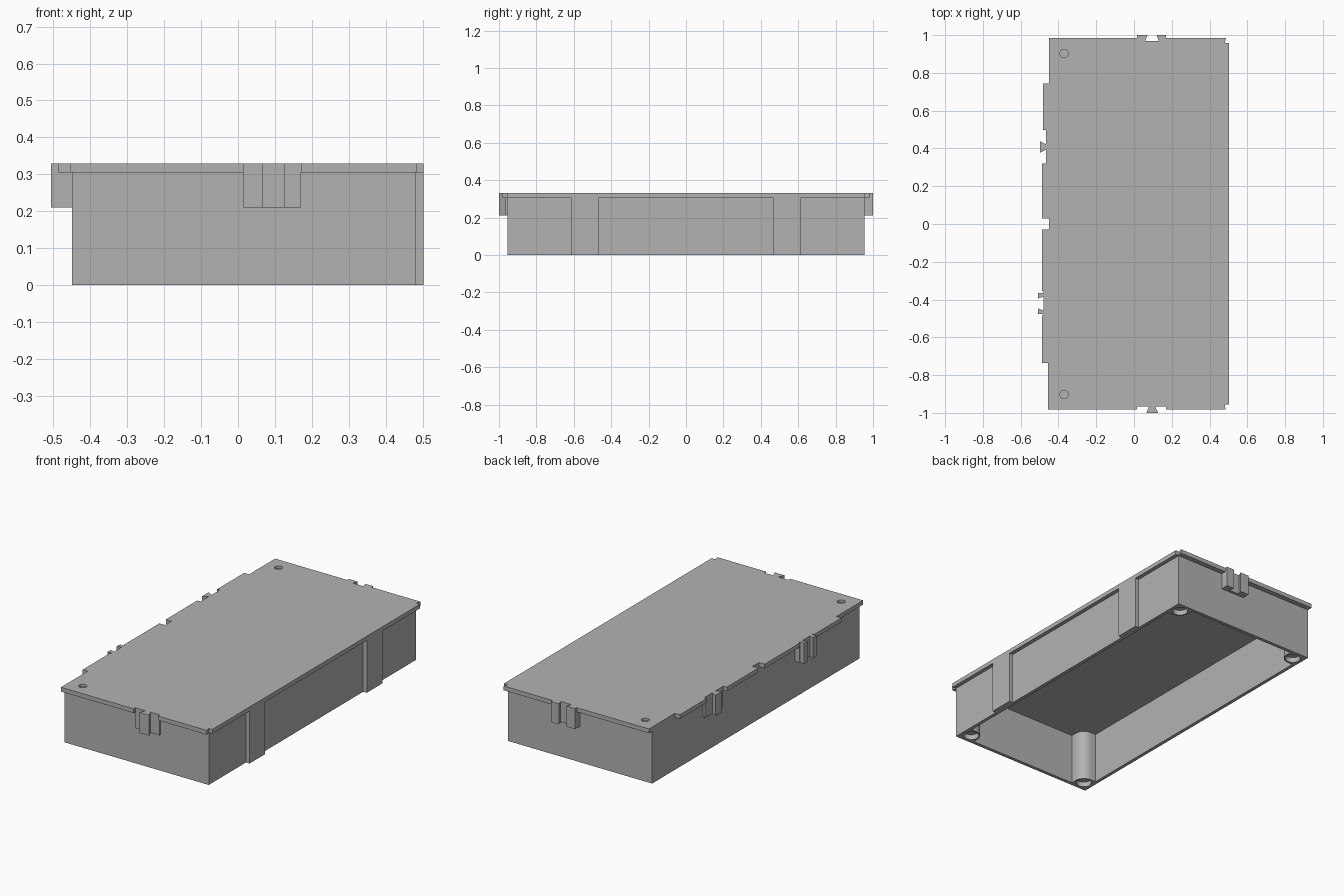
import bpy, bmesh, math

if "Cube" in bpy.data.objects:
    bpy.data.objects.remove(bpy.data.objects["Cube"])

grey = bpy.data.materials.new("mid grey")
grey.diffuse_color = (0.45, 0.45, 0.45, 1)
grey.use_nodes = True
grey.node_tree.nodes["Principled BSDF"].inputs["Base Color"].default_value = grey.diffuse_color


def prism(name, pts, z0, z1):
    """Extrude a plan outline from z0 to z1."""
    bm = bmesh.new()
    base = bm.faces.new([bm.verts.new((x, y, z0)) for x, y in pts])
    ext = bmesh.ops.extrude_face_region(bm, geom=[base])["geom"]
    for v in ext:
        if isinstance(v, bmesh.types.BMVert):
            v.co.z = z1
    bmesh.ops.recalc_face_normals(bm, faces=bm.faces)
    me = bpy.data.meshes.new(name)
    bm.to_mesh(me)
    bm.free()
    me.materials.append(grey)
    ob = bpy.data.objects.new(name, me)
    bpy.context.collection.objects.link(ob)
    return ob


def rect(x0, x1, y0, y1):
    return [(x0, y0), (x1, y0), (x1, y1), (x0, y1)]


def circle(x, y, r, n=32):
    return [(x + r * math.cos(2 * math.pi * i / n),
             y + r * math.sin(2 * math.pi * i / n)) for i in range(n)]


def cut(ob, cutter):
    """Subtract the cutter, then discard it."""
    mod = ob.modifiers.new("cut", 'BOOLEAN')
    mod.operation, mod.solver, mod.object = 'DIFFERENCE', 'EXACT', cutter
    bpy.context.view_layer.objects.active = ob
    bpy.ops.object.modifier_apply(modifier=mod.name)
    bpy.data.objects.remove(cutter)


def smooth(ob):
    bpy.ops.object.select_all(action='DESELECT')
    ob.select_set(True)
    bpy.context.view_layer.objects.active = ob
    bpy.ops.object.shade_smooth_by_angle(angle=math.radians(30))


# Main dimensions
X0, X1, Y = -0.45, 0.48, 0.955      # outer faces of the case walls
PLATE_Z, TOP, TAB_Z = 0.305, 0.33, 0.21
WALL, POST, FILLET = 0.02, 0.092, 0.06

# Case walls: a block hollowed from below, leaving rounded corner posts
CX, HX, HY = (X0 + X1) / 2, (X1 - X0) / 2 - WALL, Y - WALL
corner = [(HX, HY - POST)]
for i in range(9):
    a = math.radians(270 - 90 * i / 8)
    corner.append((HX - POST + FILLET + FILLET * math.cos(a),
                   HY - POST + FILLET + FILLET * math.sin(a)))
corner[-1] = (HX - POST, corner[-1][1])
corner.append((HX - POST, HY))
cavity = []
for sx, sy in ((1, 1), (-1, 1), (-1, -1), (1, -1)):
    pts = [(CX + sx * x, sy * y) for x, y in corner]
    cavity += pts if sx * sy > 0 else pts[::-1]

case = prism("case_walls", rect(X0, X1, -Y, Y), 0, PLATE_Z)
cut(case, prism("cavity_cutter", cavity, -0.1, 0.3))
# Blind round pockets under the corner posts
for x in (X0 + 0.06, X1 - 0.06):
    for s in (-1, 1):
        cut(case, prism("pocket_cutter", circle(x, s * (Y - 0.06), 0.042), -0.1, 0.03))
smooth(case)

# Top plate with notched outline
plate_outline = [
    (-0.455, -0.982), (0.015, -0.982), (0.015, -0.965), (0.17, -0.965), (0.17, -0.982),
    (0.485, -0.982), (0.48, -0.955), (0.503, -0.955),
    (0.503, 0.957), (0.48, 0.957), (0.487, 0.985),
    (0.17, 0.985), (0.17, 0.97), (0.015, 0.97), (0.015, 0.985), (-0.45, 0.985),
    (-0.45, 0.745), (-0.482, 0.745), (-0.482, 0.497), (-0.465, 0.497), (-0.465, 0.32),
    (-0.487, 0.32), (-0.487, 0.03), (-0.45, 0.03), (-0.45, -0.03), (-0.487, -0.03),
    (-0.487, -0.355), (-0.48, -0.355), (-0.48, -0.485), (-0.487, -0.485),
    (-0.487, -0.735), (-0.455, -0.735)]
plate = prism("top_plate", plate_outline, PLATE_Z, TOP)
for s in (-1, 1):
    cut(plate, prism("hole_cutter", circle(-0.37, s * 0.902, 0.022), TOP - 0.015, 0.4))
smooth(plate)

# Upright ribs on the right side
for s, side in ((-1, "front"), (1, "back")):
    y0, y1 = sorted((s * 0.468, s * 0.612))
    prism(side + "_rib", rect(X1, 0.503, y0, y1), 0, PLATE_Z)

# Interlocking connectors: backing pads, wedge tongues and paired horns
prism("front_pad", rect(0.015, 0.17, -0.965, -Y), TAB_Z, PLATE_Z)
prism("front_tongue", [(0.08, -0.965), (0.065, -1.0), (0.127, -1.0), (0.112, -0.965)], TAB_Z, TOP)
prism("back_pad", rect(0.015, 0.17, Y, 0.97), TAB_Z, PLATE_Z)
prism("back_horn_left", [(0.015, 0.97), (0.06, 0.97), (0.072, 1.0), (0.015, 1.0)], TAB_Z, TOP)
prism("back_horn_right", [(0.13, 0.97), (0.17, 0.97), (0.17, 1.0), (0.12, 1.0)], TAB_Z, TOP)
prism("side_pad_back", rect(-0.465, X0, 0.33, 0.487), TAB_Z, PLATE_Z)
prism("side_tongue", [(-0.465, 0.393), (-0.497, 0.378), (-0.497, 0.437), (-0.465, 0.422)], TAB_Z, TOP)
prism("side_pad_front", rect(-0.48, X0, -0.48, -0.36), TAB_Z, PLATE_Z)
prism("side_horn_back", [(-0.48, -0.365), (-0.507, -0.365), (-0.507, -0.394), (-0.48, -0.385)], TAB_Z, TOP)
prism("side_horn_front", [(-0.48, -0.458), (-0.507, -0.447), (-0.507, -0.477), (-0.48, -0.477)], TAB_Z, TOP)
